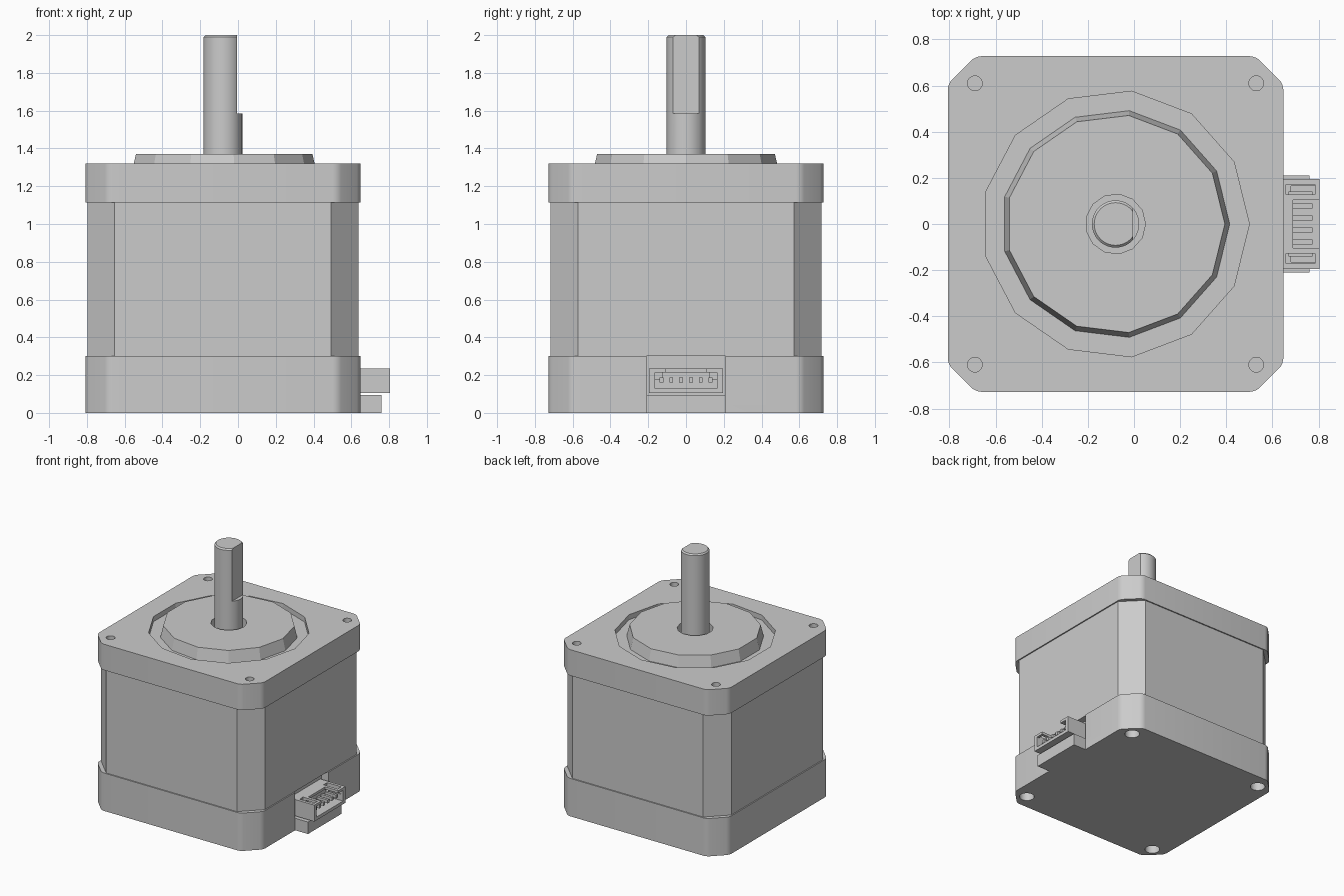
import bpy, bmesh, math
from mathutils import Matrix

if "Cube" in bpy.data.objects:
    bpy.data.objects.remove(bpy.data.objects["Cube"], do_unlink=True)

CX = -0.08      # motor axis
HALF = 0.7275   # half width of the end caps

metal = bpy.data.materials.new("grey metal")
metal.use_nodes = True
GREY = (0.6, 0.6, 0.6, 1)
metal.diffuse_color = GREY
metal.node_tree.nodes["Principled BSDF"].inputs["Base Color"].default_value = GREY


def finish(name, bm):
    bmesh.ops.recalc_face_normals(bm, faces=bm.faces[:])
    mesh = bpy.data.meshes.new(name)
    bm.to_mesh(mesh)
    bm.free()
    mesh.materials.append(metal)
    obj = bpy.data.objects.new(name, mesh)
    bpy.context.collection.objects.link(obj)
    return obj


def box(name, x0, x1, y0, y1, z0, z1):
    bm = bmesh.new()
    bmesh.ops.create_cube(bm, size=1)
    for v in bm.verts:
        v.co.x = x1 if v.co.x > 0 else x0
        v.co.y = y1 if v.co.y > 0 else y0
        v.co.z = z1 if v.co.z > 0 else z0
    return finish(name, bm)


def cone(name, x, y, z0, z1, r0, r1, sides):
    bm = bmesh.new()
    place = Matrix.Translation((x, y, (z0 + z1) / 2)) @ Matrix.Rotation(math.pi / 2, 4, "Z")
    # Put one corner on the +x side
    bmesh.ops.create_cone(bm, cap_ends=True, segments=sides, radius1=r0, radius2=r1, depth=z1 - z0)
    first = max(bm.verts, key=lambda v: v.co.xy.length and v.co.y)
    turn = -math.atan2(first.co.y, first.co.x)
    place = Matrix.Translation((x, y, (z0 + z1) / 2)) @ Matrix.Rotation(turn, 4, "Z")
    bmesh.ops.transform(bm, matrix=place, verts=bm.verts[:])
    return finish(name, bm)


def octagon_block(name, half, chamfer, z0, z1, rounding=0):
    bm = bmesh.new()
    h, c = half, half - chamfer
    ring = [(h, -c), (h, c), (c, h), (-c, h), (-h, c), (-h, -c), (-c, -h), (c, -h)]
    base = bm.faces.new([bm.verts.new((x + CX, y, z0)) for x, y in ring])
    top = bmesh.ops.extrude_face_region(bm, geom=[base])["geom"]
    for v in top:
        if isinstance(v, bmesh.types.BMVert):
            v.co.z = z1
    if rounding:
        upright = [e for e in bm.edges if abs(e.verts[0].co.z - e.verts[1].co.z) > 0.01]
        bmesh.ops.bevel(bm, geom=upright, offset=rounding, segments=4, profile=0.5, affect="EDGES")
    return finish(name, bm)


def cut(target, *cutters):
    bpy.context.view_layer.objects.active = target
    for c in cutters:
        c.hide_render = True
        mod = target.modifiers.new("cut", "BOOLEAN")
        mod.operation = "DIFFERENCE"
        mod.solver = "EXACT"
        mod.object = c
        bpy.ops.object.modifier_apply(modifier=mod.name)
        bpy.data.objects.remove(c, do_unlink=True)


def smooth(obj, degrees):
    bpy.ops.object.select_all(action="DESELECT")
    obj.select_set(True)
    bpy.context.view_layer.objects.active = obj
    bpy.ops.object.shade_smooth_by_angle(angle=math.radians(degrees))


def screw_cutters(radius, z0, z1):
    return [cone("screw_cutter", CX + 0.61 * sx, 0.61 * sy, z0, z1, radius, radius, 24)
            for sx in (-1, 1) for sy in (-1, 1)]


# Laminated body between the caps
octagon_block("stator_body", 0.718, 0.145, 0.3, 1.115)

# Lower cap with screw recesses and a connector notch
lower_cap = octagon_block("lower_cap", HALF, 0.12, 0, 0.3, 0.025)
cut(lower_cap, *screw_cutters(0.055, -0.1, 0.12),
    box("notch_cutter", 0.585, 0.8, -0.21, 0.21, 0.095, 0.4))
smooth(lower_cap, 25)

# Upper cap with ring groove, shaft clearance and screw holes
upper_cap = octagon_block("upper_cap", HALF, 0.12, 1.115, 1.32, 0.025)
cut(upper_cap, *screw_cutters(0.032, 1.2, 1.5),
    cone("groove_cutter", CX, 0, 1.28, 1.5, 0.58, 0.58, 13),
    cone("bore_cutter", CX, 0, 1.2, 1.5, 0.13, 0.13, 13))
smooth(upper_cap, 25)

# Raised pilot boss
boss = cone("pilot_boss", CX, 0, 1.28, 1.37, 0.495, 0.474, 13)
cut(boss, cone("bore_cutter", CX, 0, 1.1, 1.5, 0.13, 0.13, 13))

# Shaft with a flat on one side
R = 0.1025
shaft = cone("shaft", CX, 0, 1.18, 1.99, R, R, 40)
tip = cone("shaft_tip", CX, 0, 1.99, 2.0, R, R - 0.01, 40)
for part in (shaft, tip):
    cut(part, box("flat_cutter", -0.005, 0.2, -0.2, 0.2, 1.585, 2.1))
    smooth(part, 25)

# Connector ledge and socket
box("connector_ledge", 0.6, 0.76, -0.21, 0.21, 0, 0.095)
socket = box("connector_socket", 0.585, 0.805, -0.195, 0.195, 0.105, 0.235)
cut(socket,
    box("cavity_cutter", 0.68, 0.9, -0.165, 0.165, 0.13, 0.215),
    box("window_cutter", 0.69, 0.9, -0.105, 0.105, 0.2, 0.3),
    *[box("slot_cutter", 0.66, 0.785, s * 0.15 - 0.022, s * 0.15 + 0.022, 0.18, 0.3) for s in (-1, 1)])

# Contact pins
for i in range(6):
    y = (i - 2.5) * 0.052
    box("contact_pin_%d" % (i + 1), 0.67, 0.775, y - 0.01, y + 0.01, 0.16, 0.187)
